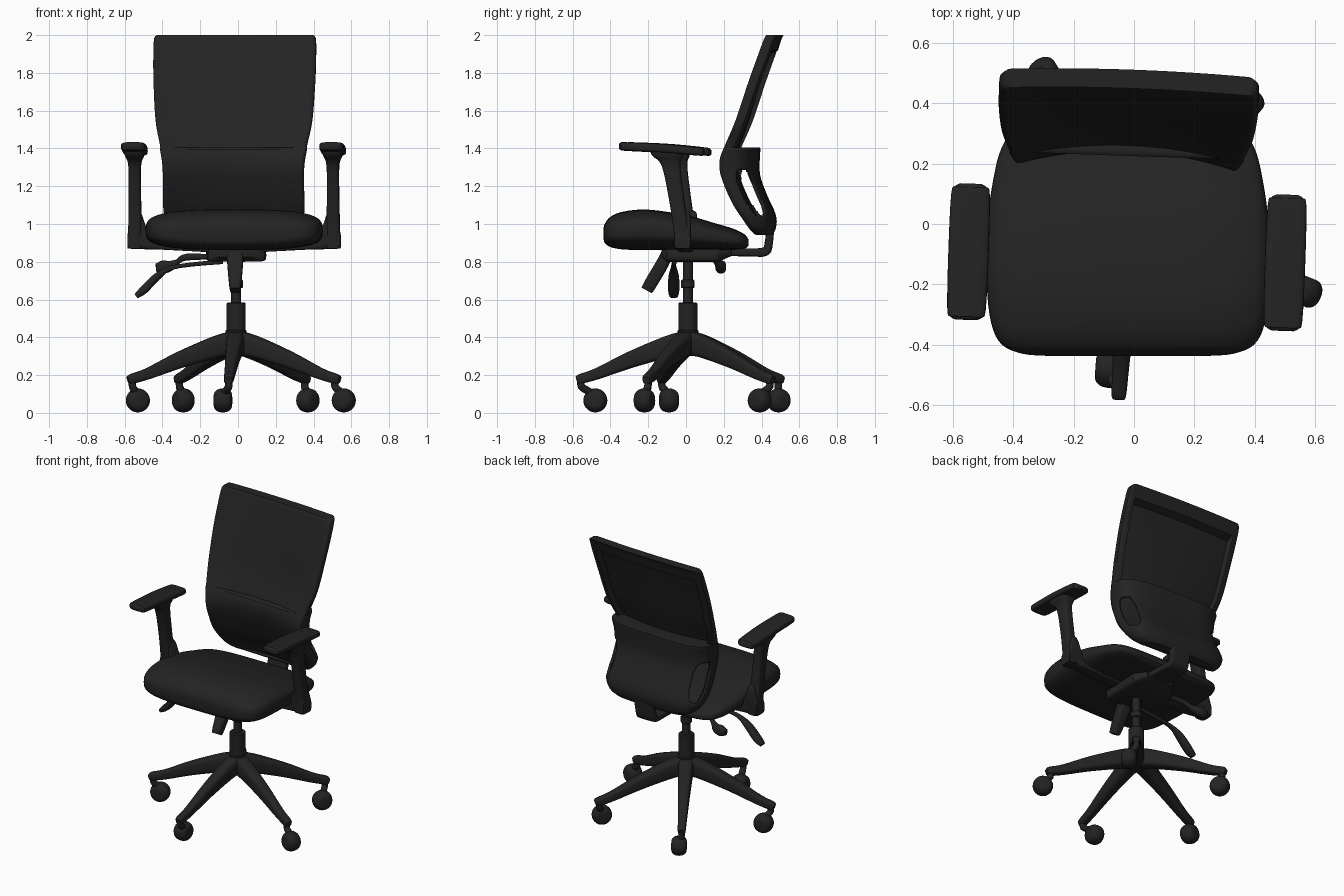
import bpy, bmesh, math
from mathutils import Vector

if "Cube" in bpy.data.objects:
    bpy.data.objects.remove(bpy.data.objects["Cube"])

black = bpy.data.materials.new("charcoal black")
black.diffuse_color = (0.017, 0.017, 0.017, 1)
black.use_nodes = True
black.node_tree.nodes["Principled BSDF"].inputs["Base Color"].default_value = black.diffuse_color


def finish(name, bm, yaw=0.0, angle=40):
    bmesh.ops.recalc_face_normals(bm, faces=bm.faces)
    me = bpy.data.meshes.new(name)
    bm.to_mesh(me)
    bm.free()
    me.materials.append(black)
    ob = bpy.data.objects.new(name, me)
    bpy.context.collection.objects.link(ob)
    ob.rotation_euler.z = math.radians(yaw)
    bpy.ops.object.select_all(action='DESELECT')
    ob.select_set(True)
    bpy.context.view_layer.objects.active = ob
    bpy.ops.object.shade_smooth_by_angle(angle=math.radians(angle))
    return ob


def spline(rows, steps):
    """Catmull-Rom interpolation of rows of numbers."""
    out = []
    for i in range(len(rows) - 1):
        a, b, c, d = rows[max(i - 1, 0)], rows[i], rows[i + 1], rows[min(i + 2, len(rows) - 1)]
        for k in range(steps):
            t = k / steps
            out.append([0.5 * (2 * q + (r - p) * t + (2 * p - 5 * q + 4 * r - s) * t * t
                               + (3 * q - p - 3 * r + s) * t ** 3) for p, q, r, s in zip(a, b, c, d)])
    return out + [list(rows[-1])]


def loft(name, rings, **kw):
    bm = bmesh.new()
    vs = [[bm.verts.new(p) for p in r] for r in rings]
    n = len(vs[0])
    for a, b in zip(vs, vs[1:]):
        for i in range(n):
            bm.faces.new((a[i], a[(i + 1) % n], b[(i + 1) % n], b[i]))
    bm.faces.new(vs[0])
    bm.faces.new(vs[-1])
    return finish(name, bm, **kw)


def power(c, p):
    return math.copysign(abs(c) ** (2 / p), c)


def tube(name, secs, side, axis=None, p=3.0, n=28, steps=4, **kw):
    """Loft of superellipses; secs are (x, y, z, half width along side, half height)."""
    secs = spline(secs, steps)
    side, rings = Vector(side), []
    for i, s in enumerate(secs):
        t = Vector(axis) if axis else Vector(secs[min(i + 1, len(secs) - 1)][:3]) - Vector(secs[max(i - 1, 0)][:3])
        v = t.cross(side).normalized()
        u = v.cross(t).normalized()
        rings.append([Vector(s[:3]) + u * s[3] * power(math.cos(a), p) + v * s[4] * power(math.sin(a), p)
                      for a in (2 * math.pi * k / n for k in range(n))])
    return loft(name, rings, **kw)


def post(name, x, y, z0, z1, r0, r1):
    b = 0.006
    return tube(name, [(x, y, z0, r0 - b, r0 - b), (x, y, z0 + b, r0, r0), (x, y, z1 - b, r1, r1),
                       (x, y, z1, r1 - b, r1 - b)], (1, 0, 0), (0, 0, 1), p=2, steps=1)


X, Y, Z = (1, 0, 0), (0, 1, 0), (0, 0, 1)
BX, BY = -0.01, 0.01
CX = -0.02
YAW = -2

# five-star base with casters
wheels = [(-0.08, -0.48), (0.56, -0.22), (0.37, 0.39), (-0.29, 0.49), (-0.53, -0.09)]
for k, (wx, wy) in enumerate(wheels):
    a = math.radians(266 + 72 * k)
    dx, dy = math.cos(a), math.sin(a)
    leg = [(0, .37, .052, .066), (.1, .352, .046, .058), (.3, .283, .036, .044), (.48, .208, .028, .03),
           (.57, .18, .025, .026), (.59, .174, .02, .018)]
    tube("base_leg", [(BX + dx * r, BY + dy * r, z, w, h) for r, z, w, h in leg], (-dy, dx, 0), p=3.5)
    tx, ty = BX + dx * .565, BY + dy * .565
    tube("caster_stem", [(tx, ty, .18, .02, .02), (tx, ty, .14, .02, .02),
                         ((tx + wx) / 2, (ty + wy) / 2, .115, .022, .02), (wx, wy, .09, .022, .02)],
         (-dy, dx, 0), p=2, n=16)
    prof = [(-.048, .03), (-.044, .044), (-.03, .057), (-.01, .063), (.01, .063), (.03, .057), (.044, .044), (.048, .03)]
    tube("caster_wheel", [(wx - dy * o, wy + dx * o, .066, r, r) for o, r in prof], Z, (-dy, dx, 0), p=2, steps=2)

# gas column
post("base_hub", BX, BY, .30, .44, .045, .056)
post("column_sleeve", BX, BY, .42, .585, .05, .05)
post("column_rod", BX, BY, .57, .82, .026, .026)
post("column_collar", BX, BY, .66, .705, .036, .036)

# tilt mechanism and the bracket carrying the back
tube("mechanism", [(-.01, -.13, .845, .1, .02), (-.01, -.1, .835, .15, .035), (-.01, .17, .835, .16, .035),
                   (-.01, .24, .85, .1, .02)], X, Y, p=6, steps=1)
tube("back_bracket", [(0, .15, .852, .08, .022), (0, .33, .85, .075, .021), (0, .415, .853, .07, .024),
                      (0, .437, .89, .07, .022), (0, .45, 1.02, .08, .02)], X, p=6)

# control levers
tube("front_handle", [(-.015, -.09, .865, .045, .03), (-.015, -.125, .79, .042, .034), (-.015, -.19, .68, .032, .034),
                      (-.015, -.208, .648, .026, .03)], X, p=4)
tube("height_lever", [(-.08, -.06, .8, .012, .012), (-.25, -.065, .785, .012, .011), (-.36, -.065, .765, .016, .012),
                      (-.43, -.065, .72, .028, .02), (-.5, -.065, .65, .03, .022), (-.54, -.065, .618, .022, .013)], Y, p=2.5)
tube("tilt_lever", [(-.1, .13, .825, .014, .012), (-.27, .14, .825, .018, .018), (-.32, .16, .8, .014, .014),
                    (-.36, .18, .778, .026, .028), (-.4, .185, .772, .028, .034), (-.435, .185, .77, .016, .02)], Y, p=2.5)

# seat cushion
seat = [(-.437, .27, .925, .975), (-.43, .35, .90, 1.0), (-.40, .418, .878, 1.038), (-.33, .453, .865, 1.066),
        (-.2, .468, .863, 1.076), (0, .466, .863, 1.047), (.15, .446, .863, 1.005), (.25, .42, .863, .975),
        (.31, .375, .87, .945), (.332, .29, .885, .915)]
tube("seat", [(CX, y, (b + t) / 2, w, (t - b) / 2) for y, w, b, t in seat], X, Y, p=3.2, n=56)

# armrests
for s in (-1, 1):
    ax = CX + s * .525
    pad = [(-.337, 1.411, .035, .012), (-.328, 1.411, .052, .02), (-.3, 1.41, .064, .023), (-.1, 1.4, .067, .024),
           (.08, 1.384, .064, .022), (.105, 1.381, .052, .019), (.115, 1.38, .035, .012)]
    tube("arm_pad", [(ax, y, z, w, h) for y, z, w, h in pad], X, Y, p=4, yaw=YAW)
    col = [(-.085, 1.39, .055, .09), (-.08, 1.36, .05, .08), (-.062, 1.31, .034, .05), (-.035, 1.15, .033, .041),
           (-.01, .98, .036, .04), (0, .87, .038, .042)]
    tube("arm_post", [(ax, y, z, w, h) for y, z, w, h in col], X, Z, p=4, yaw=YAW)
    foot = [(.563, .87, .95), (.53, .868, 1.06), (.495, .867, 1.06), (.465, .866, .98), (.42, .865, .92),
            (.36, .863, .9), (.12, .85, .885)]
    tube("arm_bracket", [(CX + s * x, 0, (b + t) / 2, .042, (t - b) / 2) for x, b, t in foot], Y, X, p=5, yaw=YAW)

# backrest: rows of height, half width, front edge, bow of the middle
rows = spline([(.945, .27, .37, .03), (.97, .325, .345, .04), (1.02, .358, .31, .05), (1.1, .373, .257, .055),
               (1.2, .37, .21, .06), (1.28, .37, .185, .06), (1.35, .377, .187, .055), (1.42, .39, .215, .05),
               (1.55, .415, .272, .04), (1.75, .428, .34, .03), (1.9, .431, .395, .02), (1.98, .428, .425, .015),
               (2.0, .415, .437, .012)], 6)
us = [math.sin(math.pi / 2 * (k / 32 - 1)) for k in range(65)]
rings = []
for z, w, f, bow in rows:
    front, rear = [], []
    for u in us:
        rim = abs(u) > .9
        d = .062 if z > 1.4 else .045
        if not rim and z < 1.91:
            d = .02 if z > 1.4 else .03
        e = max(0, abs(u) - .95) / .05
        x, y = CX - .012 + w * u, f + bow * (1 - u * u)
        front.append((x, y + .016 * e * e, z))
        rear.append((x, y + d - .01 * e * e, z))
    rings.append(front + rear[::-1])
loft("backrest", rings, yaw=YAW)

# lumbar shell wrapped round the lower back, with a hand opening in each side
bm = bmesh.new()
N, grid = 120, []
for z, w, f, g in spline([(.95, .27, .38, .45), (.975, .32, .36, .462), (1.02, .352, .33, .468), (1.07, .365, .295, .455),
                          (1.15, .366, .25, .418), (1.25, .365, .21, .382), (1.33, .37, .205, .378),
                          (1.4, .382, .225, .382)], 7):
    row = []
    for k in range(N + 1):
        a = math.pi * k / N
        c, q = math.cos(a), max(math.sin(a), 0)
        row.append((bm.verts.new((CX - .012 + w * power(c, 3.6), f + (g - f) * power(q, 3.6), z)), power(q, 3.6)))
    grid.append(row)
for ra, rb in zip(grid, grid[1:]):
    for k in range(N):
        t, z = (ra[k][1] + ra[k + 1][1]) / 2, (ra[k][0].co.z + rb[k][0].co.z) / 2
        if abs((t - .6) / .24) ** 3 + abs((z - 1.165) / .125) ** 3 > 1:
            bm.faces.new((ra[k][0], ra[k + 1][0], rb[k + 1][0], rb[k][0]))
for r in (grid[0], grid[-1]):
    bm.faces.new([v for v, _ in r])
bmesh.ops.delete(bm, geom=[v for v in bm.verts if not v.link_faces], context='VERTS')
shell = finish("lumbar_shell", bm, yaw=YAW)
thick = shell.modifiers.new("thickness", 'SOLIDIFY')
thick.thickness = .016
thick.offset = 0
